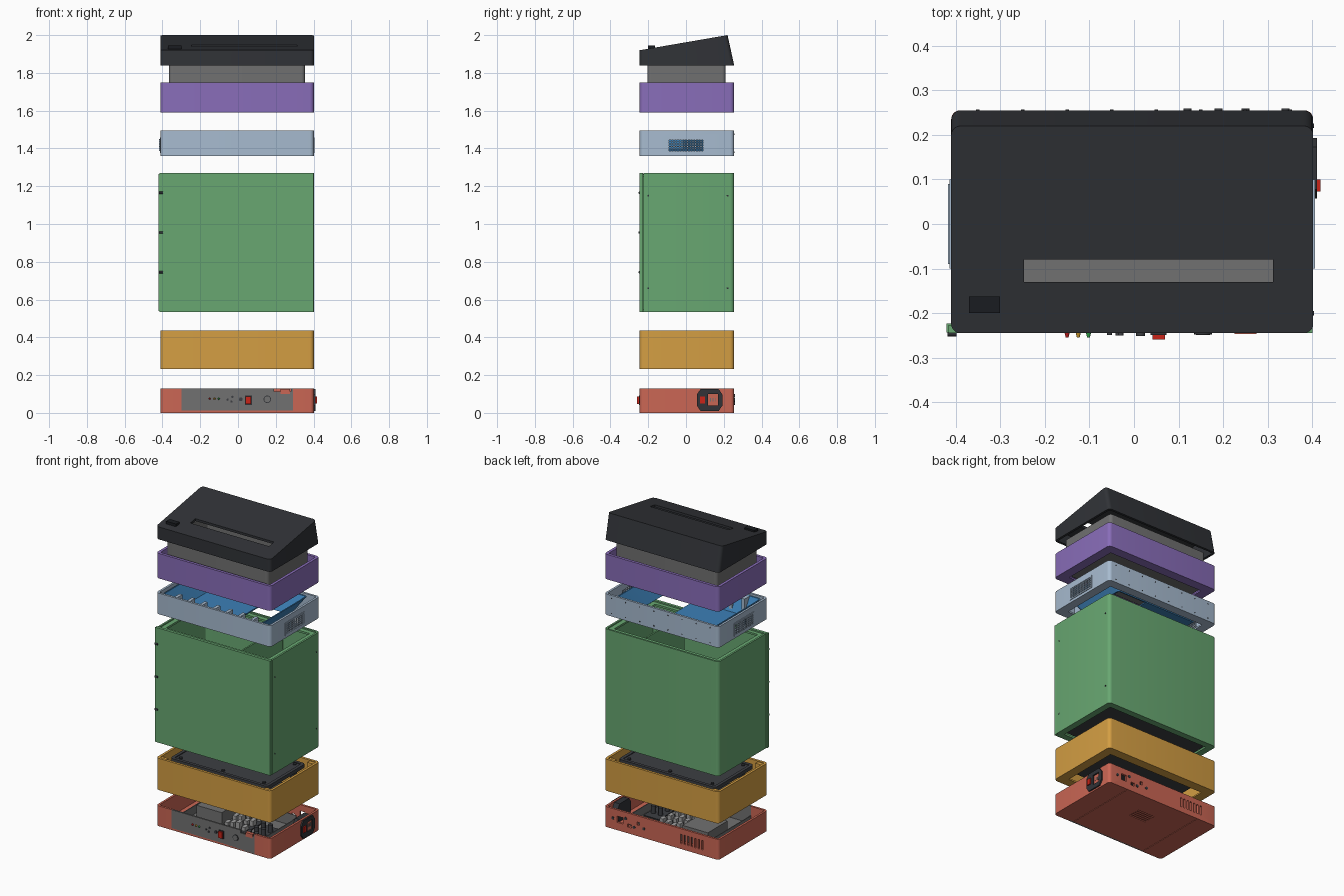
import bpy, bmesh, math
from mathutils import Matrix, Vector

if "Cube" in bpy.data.objects:
    bpy.data.objects.remove(bpy.data.objects["Cube"])

MATS = {}
RED, ORANGE, GREEN, SKY, PURPLE = 'C96655', 'D39D45', '68A671', 'A6BACF', '886DB8'
BLACK, DARK, GREY, BLUE = '34363A', '3F4145', '707070', '3F7FB5'
X0, X1, Y0, Y1 = -0.41, 0.402, -0.245, 0.255      # common footprint


def mat(h):
    if h not in MATS:
        m = bpy.data.materials.new('col_' + h)
        m.diffuse_color = [(int(h[i:i + 2], 16) / 255) ** 2.2 for i in (0, 2, 4)] + [1]
        m.use_nodes = True
        m.node_tree.nodes["Principled BSDF"].inputs["Base Color"].default_value = m.diffuse_color
        MATS[h] = m
    return MATS[h]


def finish(name, bm, col, smooth=False):
    bmesh.ops.recalc_face_normals(bm, faces=bm.faces)
    me = bpy.data.meshes.new(name)
    bm.to_mesh(me)
    bm.free()
    ob = bpy.data.objects.new(name, me)
    bpy.context.collection.objects.link(ob)
    me.materials.append(mat(col))
    if smooth:
        select(ob)
        bpy.ops.object.shade_smooth_by_angle(angle=math.radians(30))
    return ob


def select(ob):
    bpy.ops.object.select_all(action='DESELECT')
    ob.select_set(True)
    bpy.context.view_layer.objects.active = ob


def boxes(name, specs, col):
    """One object from boxes given as (x0, x1, y0, y1, z0, z1)."""
    bm = bmesh.new()
    for a, b, c, d, e, f in specs:
        m = Matrix.Translation(((a + b) / 2, (c + d) / 2, (e + f) / 2)) @ Matrix.Diagonal((b - a, d - c, f - e, 1))
        bmesh.ops.create_cube(bm, size=1, matrix=m)
    return finish(name, bm, col)


def rods(name, centres, r, depth, axis, col, r2=None):
    bm = bmesh.new()
    rot = Vector((0, 0, 1)).rotation_difference(Vector(axis)).to_matrix().to_4x4()
    for c in centres:
        bmesh.ops.create_cone(bm, cap_ends=True, segments=20, radius1=r, radius2=r if r2 is None else r2,
                              depth=depth, matrix=Matrix.Translation(c) @ rot)
    return finish(name, bm, col, True)


def outline(inset=0, z=0, r=0.022, rect=(X0, X1, Y0, Y1), n=6):
    a, b, c, d = rect
    a, b, c, d, r = a + inset, b - inset, c + inset, d - inset, max(r - inset, 0.006)
    pts = []
    for k, (cx, cy) in enumerate([(b - r, d - r), (a + r, d - r), (a + r, c + r), (b - r, c + r)]):
        for i in range(n + 1):
            t = math.pi / 2 * (k + i / n)
            pts.append((cx + r * math.cos(t), cy + r * math.sin(t), z))
    return pts


def loft(name, loops, col, ring=False):
    bm = bmesh.new()
    vs = [[bm.verts.new(p) for p in lp] for lp in loops]
    n = len(vs[0])
    for a, b in list(zip(vs, vs[1:])) + ([(vs[-1], vs[0])] if ring else []):
        for i in range(n):
            bm.faces.new((a[i], a[(i + 1) % n], b[(i + 1) % n], b[i]))
    if not ring:
        bm.faces.new(vs[0])
        bm.faces.new(vs[-1])
    return finish(name, bm, col, True)


def frame(name, z0, z1, wall, col, start=0.0):
    o = start
    return loft(name, [outline(o, z0), outline(o, z1), outline(o + wall, z1), outline(o + wall, z0)], col, True)


def tub(name, rect, z0, z1, wall, floor, col, r=0.02):
    return loft(name, [outline(0, z0, r, rect), outline(0, z1, r, rect),
                       outline(wall, z1, r, rect), outline(wall, z0 + floor, r, rect)], col)


def cut(ob, specs):
    c = boxes('cutter', specs, DARK)
    c.hide_render = True
    m = ob.modifiers.new('cut', 'BOOLEAN')
    m.object, m.operation, m.solver = c, 'DIFFERENCE', 'EXACT'
    select(ob)
    bpy.ops.object.modifier_apply(modifier='cut')
    bpy.data.objects.remove(c)


# ---- red base tray with vents, ports and floor seams
base = tub('base_tray', (X0, X1, Y0, Y1), 0, 0.13, 0.014, 0.012, RED)
vents = [(x, x + 0.012, 0.2, 0.3, 0.035, 0.095) for x in [-0.3 + 0.025 * i for i in range(7)]]
ports = [(0.27, 0.31, 0.2, 0.3, 0.05, 0.09), (0.21, 0.235, 0.2, 0.3, 0.04, 0.06), (0.15, 0.17, 0.2, 0.3, 0.07, 0.09)]
grille = [(-0.06, 0.06, y, y + 0.008, -0.1, 0.1) for y in [0.03 + 0.018 * i for i in range(5)]]
seams = [(x, x + 0.004, -0.24, 0.25, -0.1, 0.003) for x in (-0.27, 0.26)]
cut(base, [(-0.3, 0.29, -0.3, -0.2, 0.012, 0.2)] + vents + ports + grille + seams)
rods('rear_port_sockets', [(x, 0.256, z) for x, z in ((0.34, 0.07), (0.25, 0.09), (0.19, 0.05), (0.12, 0.06))],
     0.009, 0.006, (0, 1, 0), DARK)

# ---- front control panel and chassis
panel = boxes('control_panel', [(-0.3, 0.29, -0.245, -0.235, 0.0, 0.13)], GREY)
cut(panel, [(0.19, 0.28, -0.3, -0.2, 0.112, 0.2)])
boxes('panel_clip', [(0.225, 0.275, -0.247, -0.225, 0.1, 0.126)], RED)
boxes('chassis', [(-0.3, 0.29, -0.235, 0.18, 0.013, 0.018), (-0.3, 0.29, 0.175, 0.18, 0.018, 0.09),
                  (-0.3, -0.295, -0.235, 0.18, 0.018, 0.07), (0.285, 0.29, -0.235, 0.18, 0.018, 0.07)], GREY)
for nm, x, c in (('red', -0.15, 'C22222'), ('amber', -0.125, 'D09A30'), ('green', -0.102, '35A54A')):
    rods(nm + '_indicator', [(x, -0.249, 0.075)], 0.006, 0.012, (0, -1, 0), c, 0.003)
rods('panel_jacks', [(-0.055, -0.246, 0.07), (-0.035, -0.247, 0.06), (-0.03, -0.247, 0.085)], 0.006, 0.006, (0, 1, 0), DARK)
rods('panel_knob', [(0.015, -0.247, 0.072)], 0.01, 0.008, (0, 1, 0), DARK)
rods('key_lock', [(0.155, -0.246, 0.072)], 0.02, 0.004, (0, 1, 0), BLACK)
rods('key_lock_face', [(0.155, -0.2475, 0.072)], 0.016, 0.003, (0, 1, 0), GREY)
boxes('panel_switch_frame', [(0.037, 0.073, -0.249, -0.24, 0.042, 0.092)], BLACK)
boxes('panel_switch', [(0.041, 0.069, -0.259, -0.24, 0.047, 0.087)], 'C8281E')

# ---- power inlet on the right side
inlet = loft('power_inlet', [[(x, 0.125 + 0.068 * sy, 0.068 + 0.058 * sz) for sy, sz in
             ((-1, -.5), (-.7, -1), (.7, -1), (1, -.5), (1, .5), (.7, 1), (-.7, 1), (-1, .5))] for x in (0.35, 0.411)], BLACK)
cut(inlet, [(0.39, 0.5, 0.117, 0.17, 0.038, 0.1)])
boxes('inlet_pins', [(0.38, 0.405, y, y + 0.005, 0.06, 0.08) for y in (0.127, 0.141, 0.155)], GREY)
boxes('power_switch', [(0.4, 0.418, 0.073, 0.1, 0.05, 0.088)], 'C8281E')

# ---- electronics inside the base
boxes('power_supply', [(-0.26, -0.08, -0.05, 0.15, 0.018, 0.095)], GREY)
boxes('circuit_boards', [(-0.05, 0.12, -0.1, 0.15, 0.03, 0.036), (0.15, 0.26, -0.18, 0.06, 0.03, 0.036)], DARK)
boxes('board_parts', [(-0.04 + 0.04 * i, -0.015 + 0.04 * i, y, y + 0.04, 0.036, 0.06 + 0.01 * ((i + j) % 3))
                      for i in range(4) for j, y in enumerate((-0.08, 0.0, 0.08))], 'A0A0A0')
rods('capacitors', [(x, y, 0.06) for x in (0.18, 0.23) for y in (-0.14, -0.07, 0.0)], 0.014, 0.05, (0, 0, 1), DARK)

# ---- orange section with dark bed plate
frame('lower_frame', 0.232, 0.435, 0.016, ORANGE)
frame('lower_frame_flange', 0.232, 0.242, 0.05, ORANGE, 0.01)
boxes('lower_frame_lugs', [(x, x + 0.05, y, y + 0.03, 0.36, 0.43) for x in (-0.4, 0.342) for y in (-0.235, 0.215)], ORANGE)
tub('bed_plate', (-0.35, 0.34, -0.19, 0.2), 0.405, 0.428, 0.02, 0.018, DARK)
boxes('bed_support', [(-0.31, 0.3, -0.16, 0.17, 0.27, 0.28)] +
      [(x, x + 0.03, y, y + 0.03, 0.28, 0.405) for x in (-0.31, -0.12, 0.08, 0.27) for y in (-0.16, 0.14)], DARK)
rods('bed_screws', [(x, y, 0.427) for x in (-0.3, 0, 0.29) for y in (-0.15, 0.16)], 0.01, 0.008, (0, 0, 1), BLACK)

# ---- green chamber with front door, flanges and hinges
chamber = frame('chamber_walls', 0.535, 1.27, 0.012, GREEN)
cut(chamber, [(-0.5, 0.5, -0.3, -0.224, 0, 2)])
boxes('chamber_door', [(-0.416, 0.4, -0.245, -0.227, 0.535, 1.27)], GREEN)
boxes('door_edge', [(-0.42, -0.408, -0.243, -0.223, 0.54, 1.265)], GREEN)
for z in (0.535, 1.25):
    frame('chamber_flange', z, z + 0.012, 0.03, GREEN, 0.012)
boxes('chamber_dividers', [(0.15, 0.16, -0.2, 0.23, 0.56, 1.25)], GREEN)
boxes('chamber_floor', [(-0.37, 0.36, -0.2, 0.21, 0.55, 0.56)], DARK)
rods('hinge_pins', [(-0.408, -0.246, z) for z in (0.745, 0.955, 1.165)], 0.006, 0.02, (1, 0, 0), BLACK)
rods('chamber_screws', [(0.402, y, z) for y in (-0.2, 0.22) for z in (0.66, 1.15)], 0.005, 0.003, (1, 0, 0), BLACK)

# ---- pale blue section with tray, ribs and side vents
sky = frame('vent_frame', 1.36, 1.495, 0.014, SKY)
cut(sky, [(a, b, -0.092, 0.092, 1.385, 1.452) for a, b in ((-0.5, -0.38), (0.38, 0.5))])
frame('vent_frame_flange', 1.36, 1.37, 0.045, SKY, 0.012)
top, low = (-0.38, 0.33, -0.225, 0.235), (-0.31, 0.26, -0.16, 0.17)
loft('inner_tray', [outline(0, 1.485, 0.02, top), outline(0, 1.375, 0.02, low), outline(0.008, 1.375, 0.02, low),
                    outline(0.008, 1.485, 0.02, top)], BLUE, True)
boxes('tray_floor', [(-0.31, 0.05, -0.16, 0.17, 1.375, 1.383)], BLUE)
boxes('tray_ribs', [(x, x + 0.02, -0.23, -0.165, 1.38, 1.485) for x in [-0.3 + 0.09 * i for i in range(7)]], SKY)
for nm, x in (('right', 0.403), ('left', -0.411)):
    a, b = x - 0.003, x + 0.003
    boxes(nm + '_vent_rim', [(a, b, -0.1, 0.1, 1.377, 1.386), (a, b, -0.1, 0.1, 1.45, 1.459),
                             (a, b, -0.1, -0.09, 1.386, 1.45), (a, b, 0.09, 0.1, 1.386, 1.45)], SKY)
    a, b = x - 0.006, x
    boxes(nm + '_vent_mesh', [(a, b, y, y + 0.004, 1.386, 1.45) for y in [-0.08 + 0.0143 * i for i in range(12)]] +
          [(a, b, -0.09, 0.09, z, z + 0.004) for z in [1.396 + 0.0125 * i for i in range(5)]], SKY)
    x *= 0.97
    boxes(nm + '_vent_filter', [(x - 0.004, x + 0.004, -0.09, -0.01, 1.4, 1.45)], BLUE)
rods('vent_frame_screws', [(-0.35 + 0.1 * i, 0.255, z) for i in range(8) for z in (1.38, 1.475)], 0.004, 0.003, (0, 1, 0), DARK)

# ---- purple section and the grey tub sunk into it
frame('upper_frame', 1.59, 1.75, 0.018, PURPLE)
frame('upper_frame_flange', 1.59, 1.6, 0.05, PURPLE, 0.012)
tub('inner_tub', (-0.365, 0.355, -0.205, 0.21), 1.62, 1.842, 0.012, 0.012, GREY)

# ---- sloped black lid
def lid_loop(inset, drop):
    pts = []
    for x, y, _ in outline(inset):
        y = Y0 + (y - Y0) * (0.465 / 0.5)
        pts.append((x, y, 1.92 + (y - Y0) * 0.08 / 0.465 - drop))
    return pts


lid = loft('lid', [lid_loop(0.015, 0.015), outline(0.015, 1.84), outline(0, 1.84), lid_loop(0, 0)], BLACK)
cut(lid, [(-0.247, 0.312, -0.13, -0.08, 1.87, 2.1), (-0.36, -0.31, -0.195, -0.172, 1.87, 2.1)])
boxes('lid_display', [(-0.37, -0.3, -0.2, -0.163, 1.918, 1.945)], '202226')
